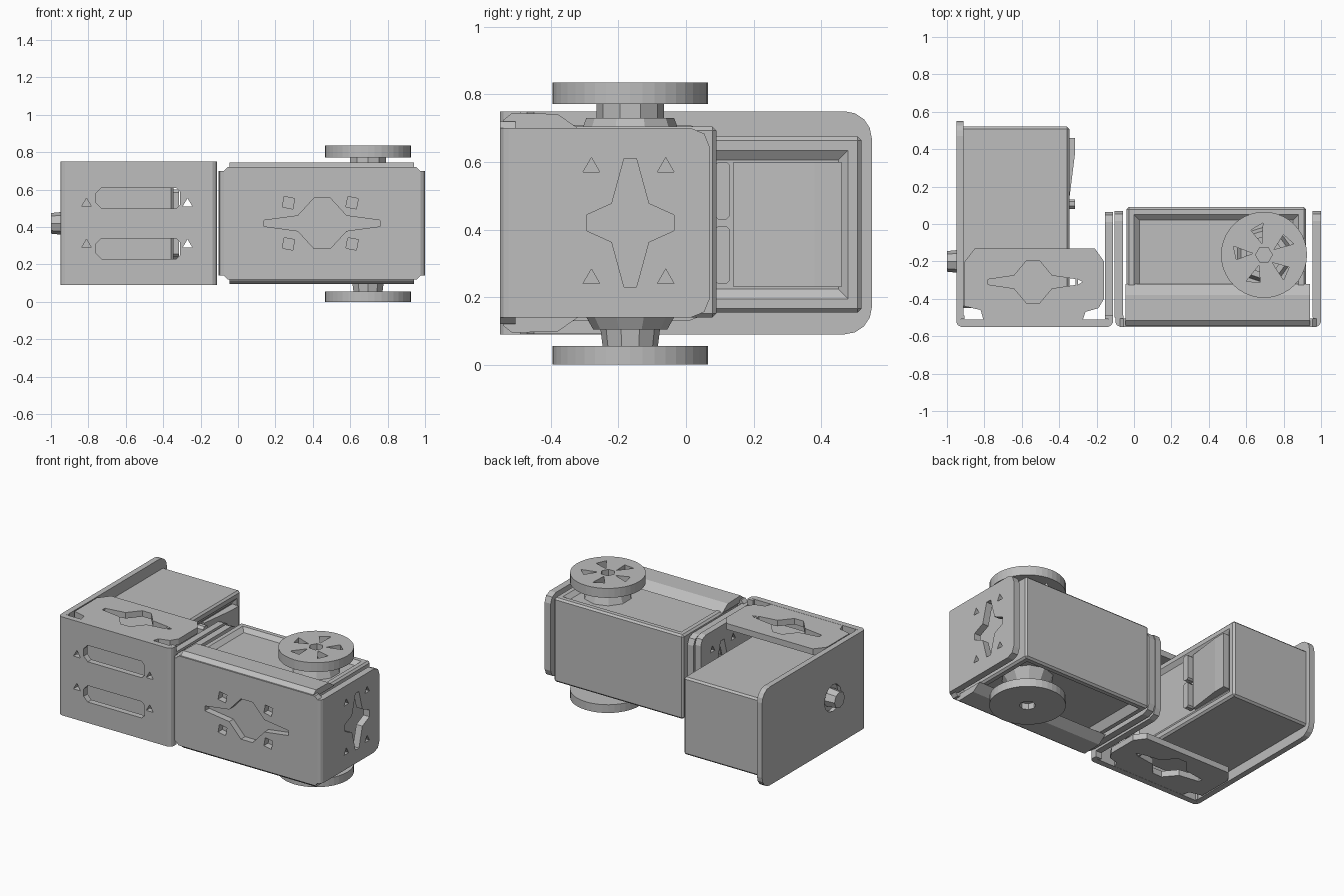
import bpy, bmesh, math
from mathutils import Matrix, Vector

cube = bpy.data.objects.get("Cube")
if cube:
    bpy.data.objects.remove(cube, do_unlink=True)

GREY = (0.51, 0.51, 0.51, 1)
grey = bpy.data.materials.new("bracket grey")
grey.use_nodes = True
grey.diffuse_color = GREY
grey.node_tree.nodes["Principled BSDF"].inputs["Base Color"].default_value = GREY

MID = 0.42  # height of the horizontal mirror plane
AXES = {"X": ((0, 1, 0), (0, 0, 1), (1, 0, 0)),
        "Y": ((1, 0, 0), (0, 0, 1), (0, -1, 0)),
        "Z": ((1, 0, 0), (0, 1, 0), (0, 0, 1))}


def finish(name, mesh):
    mesh.materials.clear()
    mesh.materials.append(grey)
    ob = bpy.data.objects.new(name, mesh)
    bpy.context.collection.objects.link(ob)
    return ob


def plate(name, axis, lo, hi, outline, holes=()):
    """Flat sheet with cut-outs, spanning lo..hi along an axis."""
    cu = bpy.data.curves.new(name, "CURVE")
    cu.dimensions = "2D"
    cu.fill_mode = "BOTH"
    cu.extrude = (hi - lo) / 2
    for loop in (outline, *holes):
        sp = cu.splines.new("POLY")
        sp.points.add(len(loop) - 1)
        for p, (u, v) in zip(sp.points, loop):
            p.co = (u, v, 0, 1)
        sp.use_cyclic_u = True
    tmp = bpy.data.objects.new("outline", cu)
    mesh = bpy.data.meshes.new_from_object(tmp)
    bpy.data.objects.remove(tmp, do_unlink=True)
    u, v, w = (Vector(a) for a in AXES[axis])
    rot = Matrix((u, v, w)).transposed().to_4x4()
    shift = Vector([abs(c) for c in w]) * (lo + hi) / 2
    mesh.transform(Matrix.Translation(shift) @ rot)
    for p in mesh.polygons:
        p.use_smooth = False
    bm = bmesh.new()
    bm.from_mesh(mesh)
    bmesh.ops.remove_doubles(bm, verts=bm.verts, dist=0.0001)
    bmesh.ops.recalc_face_normals(bm, faces=bm.faces)
    bm.to_mesh(mesh)
    bm.free()
    return finish(name, mesh)


def rect(u0, u1, v0, v1, near=0.0, far=0.0, steps=1):
    """Rectangle with rounded corners at its low-u and high-u ends."""
    pts = []
    for k, (u, v, r, s, t) in enumerate(((u0, v0, near, 1, 1), (u1, v0, far, -1, 1),
                                         (u1, v1, far, -1, -1), (u0, v1, near, 1, -1))):
        if not r:
            pts.append((u, v))
            continue
        for i in range(steps + 1):
            a = math.pi * (1 + k / 2 + i / steps / 2)
            pts.append((u + s * r + r * math.cos(a), v + t * r + r * math.sin(a)))
    return pts


def bend(name, x, side, z0, z1):
    """Chamfered fold joining a front plate to the sheet at its end."""
    profile = [(0, -0.525), (0.008, -0.54), (0.025, -0.55), (0.025, -0.507), (0.043, -0.507), (0.043, -0.49), (0, -0.49)]
    plate(name, "Z", z0, z1, [(x + side * u, y) for u, y in profile])


def ngon(u, v, r, n, turn=0.0):
    return [(u + r * math.cos(turn + math.tau * i / n),
             v + r * math.sin(turn + math.tau * i / n)) for i in range(n)]


def cross(u, v, a, b):
    """Pointed cross-shaped opening with half sizes a and b."""
    quarter = [(1, 0.12), (0.42, 0.3), (0.14, 1)]
    pts = quarter + [(-x, y) for x, y in quarter[::-1]]
    pts += [(-x, -y) for x, y in pts]
    return [(u + a * x, v + b * y) for x, y in pts]


def screw_holes(u, v, du, dv, r, n, turn):
    return [ngon(u + i * du, v + j * dv, r, n, turn) for i in (-1, 1) for j in (-1, 1)]


def motor(name, x, y, z, pockets):
    """Bevelled casing with sunken panels: pairs of side and depth."""
    bm = bmesh.new()
    bmesh.ops.create_cube(bm, size=1)
    for v in bm.verts:
        v.co = [r[0] if c < 0 else r[1] for c, r in zip(v.co, (x, y, z))]
    bmesh.ops.bevel(bm, geom=bm.edges[:], offset=0.012, segments=1, affect="EDGES")
    bm.normal_update()
    for side, depth in pockets:
        face = max(bm.faces, key=lambda f: f.normal.dot(Vector(side)) * f.calc_area())
        bmesh.ops.inset_individual(bm, faces=[face], thickness=0.04)
        bmesh.ops.inset_individual(bm, faces=[face], thickness=0.04, depth=-depth)
    mesh = bpy.data.meshes.new(name)
    bm.to_mesh(mesh)
    bm.free()
    return finish(name, mesh)


def cone(name, centre, r0, r1, height, sides, axis="Z"):
    bm = bmesh.new()
    bmesh.ops.create_cone(bm, cap_ends=True, segments=sides,
                          radius1=r0, radius2=r1, depth=height)
    mesh = bpy.data.meshes.new(name)
    bm.to_mesh(mesh)
    bm.free()
    rot = Matrix.Rotation(-math.pi / 2, 4, "Y") if axis == "X" else Matrix()
    mesh.transform(Matrix.Translation(centre) @ rot)
    return finish(name, mesh)


# First unit: front plate, end flanges, folds and lips
plate("first_front_plate", "Y", -0.55, -0.505, rect(-0.075, 0.975, 0.12, 0.72, 0.02, 0.02),
      [cross(0.45, MID, 0.31, 0.135)] + screw_holes(0.44, MID, 0.17, 0.11, 0.04, 4, 0.6))
flange_holes = [cross(-0.165, MID, 0.13, 0.19)] + screw_holes(-0.17, MID, 0.11, 0.165, 0.028, 3, math.pi / 2)
for name, x, edge, side in (("inner", -0.105, -0.1, 1), ("outer", 0.955, 1.0, -1)):
    plate(f"{name}_flange", "X", x, x + 0.045, rect(-0.5, 0.07, 0.14, 0.7, 0, 0.055, 2), flange_holes)
    bend(f"{name}_fold", edge, side, 0.14, 0.7)
lip = [(-0.549, 0.7), (-0.54, 0.725), (-0.515, 0.745), (-0.38, 0.742), (-0.32, 0.7)]
plate("top_lip", "X", -0.045, 0.94, lip)
plate("bottom_lip", "X", -0.045, 0.94, [(y, 2 * MID - z) for y, z in lip])

# First motor with round horns above and below
motor("first_motor", (-0.04, 0.92), (-0.5, 0.09), (0.14, 0.705),
      [((0, 0, 1), 0.025), ((0, 0, -1), 0.05)])
HX, HY = 0.695, -0.165
vents = [[(HX + r * math.cos(a + t), HY + r * math.sin(a + t))
          for r, t in ((0.06, 0), (0.15, 0.3), (0.17, -0.15))]
         for a in (math.tau * i / 5 + 0.5 for i in range(5))]
plate("top_horn", "Z", 0.772, 0.835, ngon(HX, HY, 0.23, 40), [ngon(HX, HY, 0.045, 6)] + vents)
plate("bottom_horn", "Z", 0, 0.055, ngon(HX, HY, 0.23, 40), [ngon(HX, HY, 0.05, 8)])
cone("top_hub", (HX, HY, 0.75), 0.1, 0.1, 0.08, 10)
cone("top_hub_base", (HX, HY, 0.69), 0.16, 0.13, 0.08, 10)
cone("bottom_hub", (HX, HY, 0.08), 0.08, 0.09, 0.08, 10)
cone("bottom_hub_base", (HX, HY, 0.15), 0.11, 0.16, 0.09, 10)

# Second unit: slotted front plate, long side plate, flange, folds and ears
slots = [rect(-0.76, -0.31, z - 0.055, z + 0.055, 0.03, 0.02) for z in (0.555, 0.285)]
plate("second_front_plate", "Y", -0.55, -0.51, rect(-0.925, -0.137, 0.09, 0.75),
      slots + screw_holes(-0.54, 0.415, 0.27, 0.11, 0.03, 3, math.pi / 2))
plate("long_side_plate", "X", -0.95, -0.912, rect(-0.5, 0.55, 0.09, 0.75, 0, 0.08, 4),
      [ngon(-0.2, MID, 0.09, 12)])
plate("second_flange", "X", -0.155, -0.112, rect(-0.5, 0.065, 0.13, 0.71, 0, 0.055, 2), flange_holes)
bend("long_side_fold", -0.95, 1, 0.09, 0.75)
bend("second_flange_fold", -0.112, -1, 0.09, 0.75)
ear = [(-0.8, -0.53), (-0.28, -0.53), (-0.26, -0.47), (-0.19, -0.45), (-0.16, -0.4),
       (-0.16, -0.2), (-0.21, -0.13), (-0.85, -0.13), (-0.905, -0.2), (-0.905, -0.44), (-0.82, -0.46)]
for name, z in (("top_ear", 0.709), ("bottom_ear", 0.091)):
    plate(name, "Z", z, z + 0.04, ear,
          [cross(-0.54, -0.31, 0.24, 0.115), ngon(-0.3, -0.31, 0.025, 3)])

# Second motor with its output shaft, side clips and tapered cover
motor("second_motor", (-0.925, -0.345), (-0.45, 0.52), (0.155, 0.675), [((1, 0, 0), 0.02)])
cone("second_shaft", (-0.95, -0.2, MID), 0.065, 0.055, 0.1, 8, "X")
for i, (z0, z1) in enumerate(((0.24, 0.41), (0.43, 0.6))):
    plate(f"side_clip_{i + 1}", "X", -0.37, -0.315, rect(0.08, 0.13, z0, z1, 0.015, 0.01))
plate("side_cover", "Z", 0.23, 0.6, [(-0.37, 0.14), (-0.345, 0.14), (-0.315, 0.38), (-0.315, 0.46), (-0.37, 0.46)])
